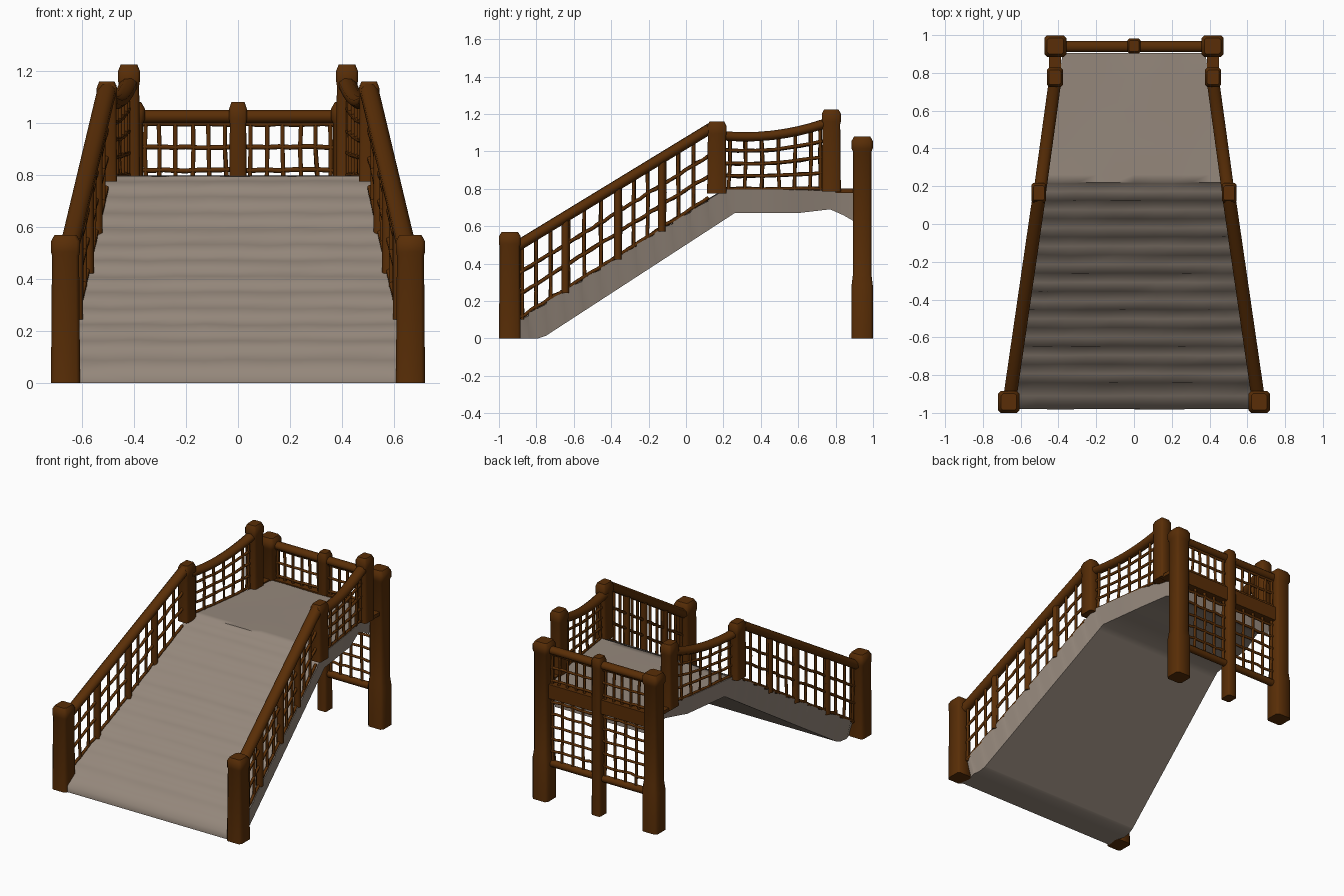
import bpy, bmesh, math, random
from mathutils import Vector

random.seed(4)
if "Cube" in bpy.data.objects:
    bpy.data.objects.remove(bpy.data.objects["Cube"])


def material(name, rgb):
    m = bpy.data.materials.new(name)
    m.use_nodes = True
    m.diffuse_color = (*rgb, 1)
    m.node_tree.nodes["Principled BSDF"].inputs["Base Color"].default_value = (*rgb, 1)
    return m


WOOD = material("brown wood", (0.10, 0.027, 0.002))
PLANK = material("weathered plank", (0.30, 0.245, 0.20))


def loft(bm, rings):
    """Skin a list of closed rings and cap both ends."""
    vs = [[bm.verts.new(p) for p in ring] for ring in rings]
    n = len(vs[0])
    for a, b in zip(vs, vs[1:]):
        for i in range(n):
            j = (i + 1) % n
            bm.faces.new((a[i], a[j], b[j], b[i]))
    bm.faces.new(vs[0][::-1])
    bm.faces.new(vs[-1])


def finish(bm, name, mat, angle=62):
    bmesh.ops.recalc_face_normals(bm, faces=bm.faces)
    me = bpy.data.meshes.new(name)
    bm.to_mesh(me)
    bm.free()
    ob = bpy.data.objects.new(name, me)
    bpy.context.collection.objects.link(ob)
    me.materials.append(mat)
    bpy.ops.object.select_all(action='DESELECT')
    ob.select_set(True)
    bpy.context.view_layer.objects.active = ob
    bpy.ops.object.shade_smooth_by_angle(angle=math.radians(angle))


def tube(bm, pts, w, h, sides=8):
    """Sweep a rounded section (half width w, half height h) along a path."""
    pts = [Vector(p) for p in pts]
    rings = []
    for i, p in enumerate(pts):
        d = (pts[min(i + 1, len(pts) - 1)] - pts[max(i - 1, 0)]).normalized()
        side = d.cross(Vector((0, 0, 1)))
        side = side.normalized() if side.length > 0.05 else Vector((1, 0, 0))
        up = side.cross(d).normalized()
        ring = []
        for k in range(sides):
            t = math.tau * (k + 0.5) / sides
            ring.append(p + side * (w * math.cos(t)) + up * (h * math.sin(t)))
        rings.append(ring)
    loft(bm, rings)


def post(name, x, y, z0, z1, hx, hy, base=0):
    """Chamfered square post with a bulged cap and an optional thick foot."""
    body = 0.87 if base else 0.93
    rows = [(z0, 1)]
    if base:
        rows += [(z0 + base - 0.06, 1.0), (z0 + base, body)]
    rows += [(z1 - 0.08, body), (z1 - 0.065, 1), (z1 - 0.025, 1), (z1, 0.75)]
    bm = bmesh.new()
    rings = []
    for z, s in rows:
        a, b = hx * s, hy * s
        c = min(a, b) * 0.25
        rings.append([(x + px, y + py, z) for px, py in (
            (a, c - b), (a, b - c), (a - c, b), (c - a, b),
            (-a, b - c), (-a, c - b), (c - a, -b), (a - c, -b))])
    loft(bm, rings)
    finish(bm, name, WOOD, 50)


def lattice(name, f, cols, rows, r=0.0095):
    """Slightly crooked grid of thin sticks on the surface f(u, v)."""
    bm = bmesh.new()
    wob = lambda: random.uniform(-0.012, 0.012)
    for u in cols:
        a, b = wob(), wob()
        tube(bm, [f(u + a, 0), f(u - a, 0.5), f(u + b, 1)], r, r, 6)
    for v in rows:
        tube(bm, [f(i / 8, v + wob()) for i in range(9)], r, r, 6)
    finish(bm, name, WOOD)


def edge_x(y):
    """Half width of the walkway at depth y."""
    if y < 0.16:
        return 0.66 - 0.16 * (y + 0.94) / 1.1
    return 0.50 - 0.085 * (y - 0.16) / 0.62


def deck_z(y):
    return min(0.795, 0.13 + 0.635 * (y + 0.84))


def under_z(y):
    if y < 0.26:
        return max(0, 0.65 * (y + 0.77))
    return 0.67 + max(0, 0.02 - abs(y - 0.77) * 0.12) - max(0, y - 0.79) * 0.45


# Walkway: sloping planks with raised lips, then a level landing
bm = bmesh.new()
seams = [-0.98] + [-0.84 + 0.0964 * i for i in range(12)]
stations = []
for a, b in zip(seams, seams[1:]):
    stations += [(a, deck_z(a) + 0.005), ((a + b) / 2, deck_z((a + b) / 2) + 0.003),
                 (b - 0.004, deck_z(b) - 0.007)]
stations += [(y, 0.795) for y in (0.22, 0.26, 0.42, 0.6, 0.77, 0.84, 0.905)]
rings = []
N = 10
for y, z in stations:
    # tuck the ends between the posts
    w = edge_x(y) + (0.012 if -0.88 < y < 0.7 else -0.02)
    xs = [w * (2 * i / N - 1) for i in range(N + 1)]
    amp = 0.003 if y < 0.2 else 0.0015
    top = [(x, y + random.uniform(-1, 1) * 0.0015, z + random.uniform(-amp, amp)) for x in xs]
    low = [(x * 0.955, y, min(under_z(y), z - 0.01)) for x in reversed(xs)]
    rings.append(top + low)
loft(bm, rings)
finish(bm, "walkway_planks", PLANK)

# Side railings, mirrored left and right
for s, side in ((1, "left"), (-1, "right")):
    post(side + "_front_post", s * 0.663, -0.942, 0, 0.57, 0.056, 0.058)
    post(side + "_middle_post", s * 0.504, 0.165, 0.775, 1.16, 0.039, 0.052)
    post(side + "_landing_post", s * 0.419, 0.777, 0.785, 1.225, 0.042, 0.051)
    post(side + "_rear_post", s * 0.416, 0.942, 0, 1.08, 0.058, 0.057, 0.34)

    def slope_rail(y):
        return 0.507 + 0.61 * (y + 0.88)

    def sag_rail(y):
        t = (y - 0.2) / 0.54
        return 1.083 - 0.05 * t + 0.115 * t * t

    # Sloping and sagging handrails
    bm = bmesh.new()
    tube(bm, [(s * edge_x(y), y, slope_rail(y)) for y in (-0.92, -0.4, 0.15)], 0.038, 0.030)
    ys = [0.18 + 0.56 * i / 8 for i in range(9)]
    tube(bm, [(s * edge_x(y), y, sag_rail(y)) for y in ys], 0.036, 0.027)
    finish(bm, side + "_handrail", WOOD)

    # Short sill tying the landing post to the rear post
    bm = bmesh.new()
    tube(bm, [(s * 0.418, 0.8, 0.79), (s * 0.418, 0.91, 0.79)], 0.045, 0.017, 4)
    finish(bm, side + "_landing_sill", WOOD)

    # Intermediate balusters
    bm = bmesh.new()
    bays = (-0.89, -0.645, -0.365, -0.13, 0.12)
    for y in bays[1:4]:
        x = s * edge_x(y)
        tube(bm, [(x, y, deck_z(y) - 0.01), (x, y, slope_rail(y))], 0.024, 0.022)
    finish(bm, side + "_balusters", WOOD)

    # Stick infill, one panel per bay
    def infill(a, b, rail):
        def f(u, v):
            y = a + (b - a) * u
            low = deck_z(y) - 0.005
            return (s * edge_x(y), y, low + (rail(y) - low) * v)
        return f

    for i, (a, b) in enumerate(zip(bays, bays[1:])):
        lattice(f"{side}_infill_{i}", infill(a, b, slope_rail),
                (0.06, 0.36, 0.68), (0.04, 0.35, 0.63))
    lattice(side + "_landing_infill", infill(0.21, 0.74, sag_rail),
            (0.04, 0.2, 0.37, 0.54, 0.7, 0.86, 0.96), (0.03, 0.27, 0.5, 0.74))

# Rear frame
post("rear_centre_post", 0, 0.942, 0, 1.08, 0.034, 0.04)
for name, z, w, h, sides in (("rear_top_rail", 1.025, 0.031, 0.027, 8),
                             ("rear_middle_beam", 0.75, 0.038, 0.068, 4),
                             ("rear_bottom_rail", 0.25, 0.024, 0.024, 8)):
    bm = bmesh.new()
    tube(bm, [(-0.4, 0.94, z), (0, 0.94, z), (0.4, 0.94, z)], w, h, sides)
    finish(bm, name, WOOD)

# Rear stick infill above and below the middle beam
for s, side in ((1, "left"), (-1, "right")):
    def panel(z0, z1):
        return lambda u, v: (s * (0.03 + 0.34 * u), 0.94, z0 + (z1 - z0) * v)
    lattice(side + "_rear_upper_infill", panel(0.78, 1.02),
            (0.05, 0.24, 0.42, 0.62, 0.8, 0.96), (0.16, 0.53, 0.9))
    lattice(side + "_rear_lower_infill", panel(0.25, 0.72),
            (0.05, 0.27, 0.5, 0.74, 0.95), (0.18, 0.36, 0.54, 0.72, 0.9))
